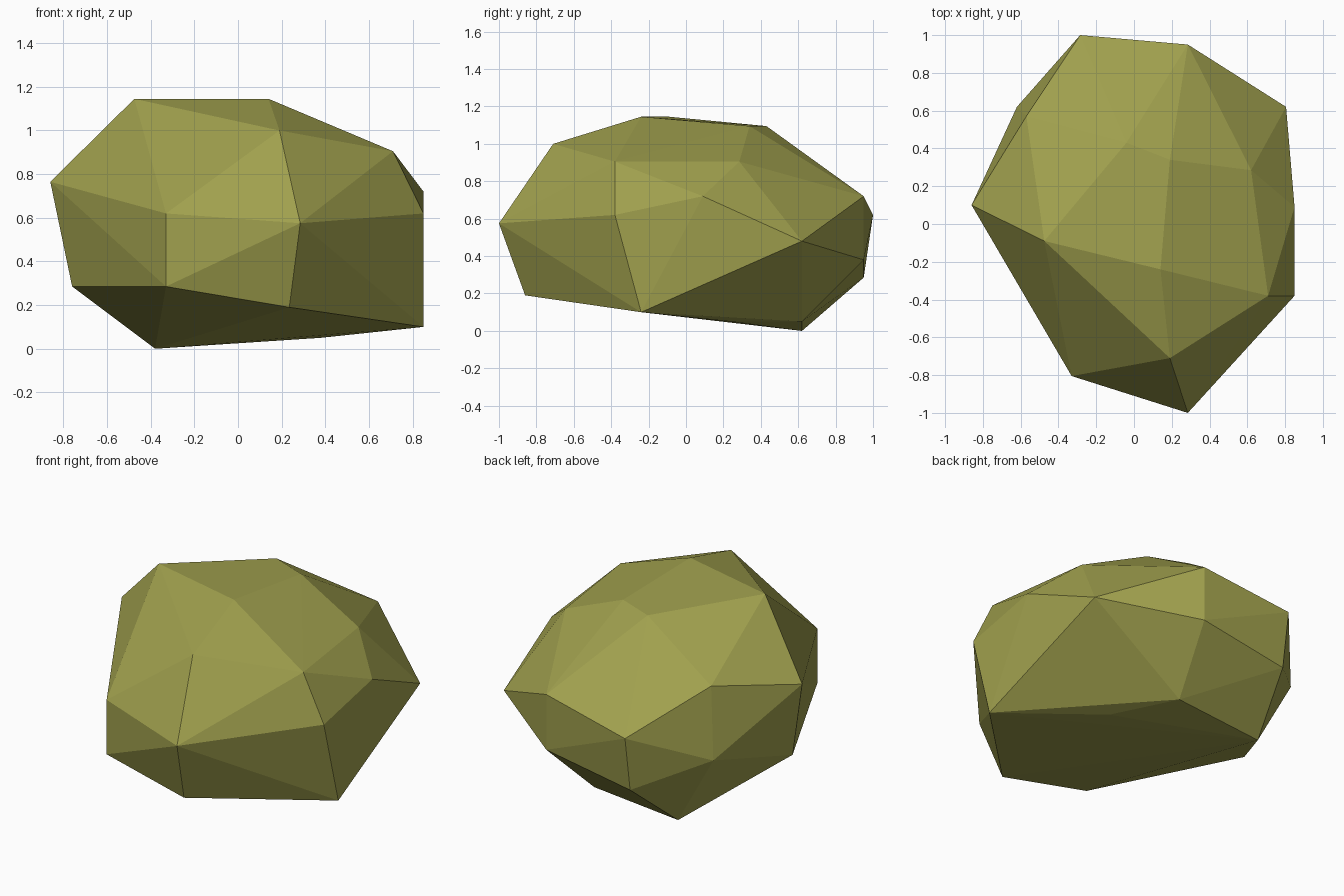
import bpy, bmesh

if "Cube" in bpy.data.objects:
    bpy.data.objects.remove(bpy.data.objects["Cube"])

# Corner points of the faceted boulder, grouped by height
crown = [(.14, -.24, 1.145), (-.475, -.09, 1.145), (.19, .34, 1.095),
         (-.04, .43, 1.095), (.19, -.71, 1.0)]
shoulder = [(.71, -.38, .905), (.62, .285, .905), (-.57, .57, .855),
            (-.86, .10, .765), (.85, .09, .72), (.285, .95, .72)]
waist = [(.285, -1.0, .575), (.85, -.38, .62), (-.33, -.805, .62),
         (-.285, 1.0, .62), (.805, .62, .48), (-.62, .62, .43),
         (.285, .95, .38)]
foot = [(-.33, -.805, .285), (-.285, .95, .285), (-.76, .05, .285),
        (.235, -.86, .19), (.85, -.24, .10)]
base = [(.38, .24, .05), (.19, .62, .05), (-.38, .62, 0)]

# Wrap the points in a flat-faced shell
bm = bmesh.new()
for p in crown + shoulder + waist + foot + base:
    bm.verts.new(p)
hull = bmesh.ops.convex_hull(bm, input=bm.verts)
loose = [v for v in bm.verts if not v.link_faces]
bmesh.ops.delete(bm, geom=loose, context='VERTS')
bmesh.ops.recalc_face_normals(bm, faces=bm.faces)
for f in bm.faces:
    f.smooth = False

mesh = bpy.data.meshes.new("boulder")
bm.to_mesh(mesh)
bm.free()

# Single mossy olive colour
olive = bpy.data.materials.new("mossy olive")
olive.diffuse_color = (0.35, 0.35, 0.075, 1)
olive.use_nodes = True
olive.node_tree.nodes["Principled BSDF"].inputs["Base Color"].default_value = olive.diffuse_color
mesh.materials.append(olive)

boulder = bpy.data.objects.new("boulder", mesh)
bpy.context.collection.objects.link(boulder)
